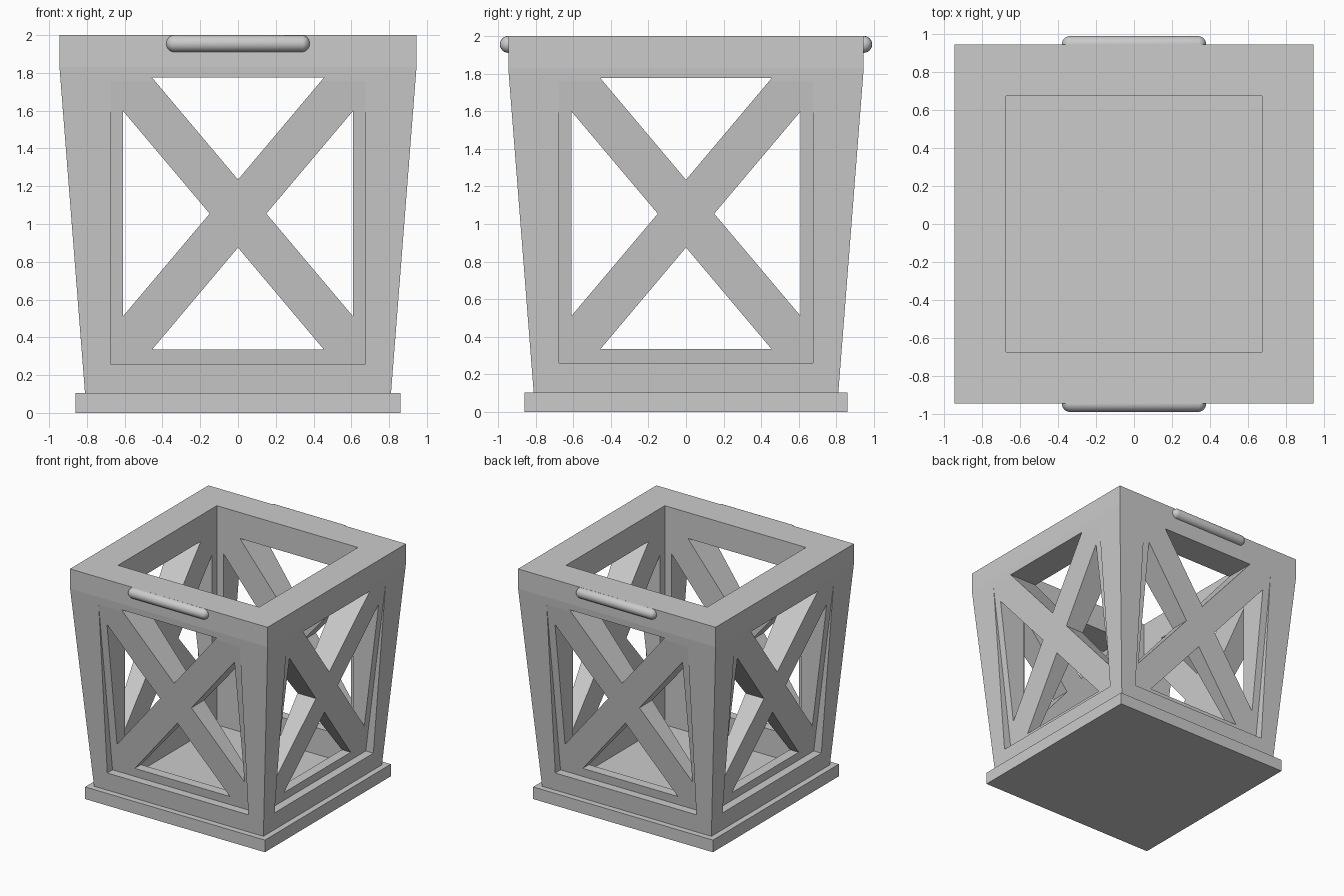
import bpy
import bmesh
from math import pi
from mathutils import Matrix, Vector

cube = bpy.data.objects.get("Cube")
if cube:
    bpy.data.objects.remove(cube, do_unlink=True)

grey = bpy.data.materials.new("plain grey")
grey.use_nodes = True
grey.diffuse_color = (0.6, 0.6, 0.6, 1)
grey.node_tree.nodes["Principled BSDF"].inputs["Base Color"].default_value = (0.6, 0.6, 0.6, 1)


def make_object(name, bm):
    bmesh.ops.recalc_face_normals(bm, faces=bm.faces)
    mesh = bpy.data.meshes.new(name)
    bm.to_mesh(mesh)
    bm.free()
    mesh.materials.append(grey)
    obj = bpy.data.objects.new(name, mesh)
    bpy.context.collection.objects.link(obj)
    return obj


def square_loft(name, levels):
    """Closed solid through square sections given as (half width, height)."""
    bm = bmesh.new()
    rings = [[bm.verts.new((sx * w, sy * w, z))
              for sx, sy in ((-1, -1), (1, -1), (1, 1), (-1, 1))] for w, z in levels]
    bm.faces.new(rings[0])
    bm.faces.new(rings[-1])
    for low, high in zip(rings, rings[1:]):
        for i in range(4):
            j = (i + 1) % 4
            bm.faces.new((low[i], low[j], high[j], high[i]))
    return make_object(name, bm)


def prism(name, points, sweep, angle):
    """Sweep a polygon along a vector, then turn it about the z axis."""
    bm = bmesh.new()
    face = bm.faces.new([bm.verts.new(p) for p in points])
    new = bmesh.ops.extrude_face_region(bm, geom=[face])["geom"]
    moved = [v for v in new if isinstance(v, bmesh.types.BMVert)]
    bmesh.ops.translate(bm, verts=moved, vec=Vector(sweep))
    bmesh.ops.rotate(bm, verts=bm.verts, matrix=Matrix.Rotation(angle, 3, 'Z'))
    return make_object(name, bm)


def cut(target, cutter):
    cutter.hide_render = True
    mod = target.modifiers.new("cut", 'BOOLEAN')
    mod.operation = 'DIFFERENCE'
    mod.solver = 'EXACT'
    mod.object = cutter
    bpy.context.view_layer.objects.active = target
    bpy.ops.object.modifier_apply(modifier=mod.name)
    bpy.data.objects.remove(cutter, do_unlink=True)


# Base plate, also the floor inside
square_loft("base_plate", [(0.86, 0), (0.86, 0.105)])

# Tapered body with an upright inner cavity
body = square_loft("crate_body", [(0.81, 0.105), (0.945, 1.83), (0.945, 2)])
cut(body, square_loft("cavity_cutter", [(0.675, -0.2), (0.675, 2.2)]))

# Panel recesses that fade out towards the top rail
recess = [(-0.675, -0.75, 0.26), (-0.675, -0.951, 1.85), (-0.675, -1.2, 1.85), (-0.675, -1.2, 0.26)]
for k in range(4):
    cut(body, prism("recess_cutter", recess, (1.35, 0, 0), k * pi / 2))

# Triangular openings that leave crossed braces on each side
upper = [(-0.455, 1.775), (0.455, 1.775), (0, 1.235)]
lower = [(x, 2.11 - z) for x, z in upper]
left = [(0.61, 1.6), (0.61, 0.51), (0.15, 1.055)]
right = [(-x, z) for x, z in left]
for angle in (0, pi / 2):
    for hole in (upper, lower, left, right):
        points = [(x, -1.3, z) for x, z in hole]
        cut(body, prism("opening_cutter", points, (0, 2.6, 0), angle))

# Rounded handle bars on the front and back
for name, y in (("front_handle", -0.945), ("back_handle", 0.945)):
    bm = bmesh.new()
    bmesh.ops.create_uvsphere(bm, u_segments=24, v_segments=16, radius=0.045)
    for v in bm.verts:
        v.co.z += 0.335 if v.co.z > 0.001 else -0.335
    bmesh.ops.rotate(bm, verts=bm.verts, matrix=Matrix.Rotation(pi / 2, 3, 'Y'))
    bmesh.ops.translate(bm, verts=bm.verts, vec=(0, y, 1.955))
    handle = make_object(name, bm)
    for poly in handle.data.polygons:
        poly.use_smooth = True
